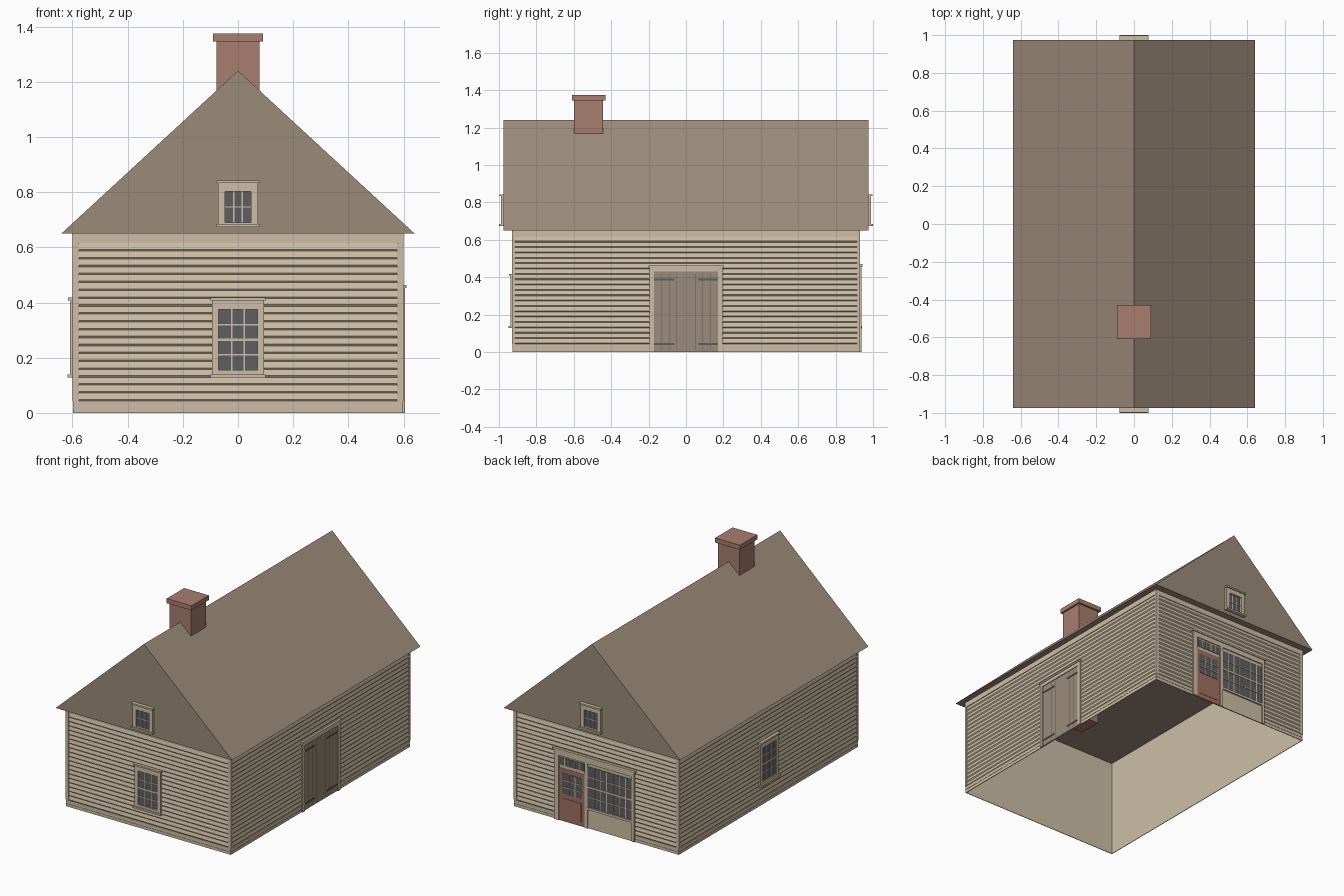
import bpy, bmesh, math
from mathutils import Matrix, Vector

cube = bpy.data.objects.get("Cube")
if cube:
    bpy.data.objects.remove(cube, do_unlink=True)


def linear(c):
    c /= 255
    return c / 12.92 if c < 0.04045 else ((c + 0.055) / 1.055) ** 2.4


def material(name, r, g, b):
    m = bpy.data.materials.new(name)
    m.use_nodes = True
    col = (linear(r), linear(g), linear(b), 1)
    m.diffuse_color = col
    m.node_tree.nodes["Principled BSDF"].inputs["Base Color"].default_value = col
    return m


SIDING = material("tan siding", 205, 191, 166)
GABLE = material("gable brown", 154, 140, 121)
ROOF = material("roof brown", 159, 142, 125)
BRICK = material("brick red", 167, 125, 110)
DOOR = material("door red", 160, 111, 97)
BARN = material("weathered wood", 155, 140, 124)
IRON = material("dark iron", 98, 93, 90)
GLASS = material("dark glass", 94, 95, 98)

# Walls: rotation angle, half width, outer distance from the centre
FRONT = (0, 0.60, 0.93)
LEFT = (90, 0.93, 0.60)
BACK = (180, 0.60, 0.93)
RIGHT = (270, 0.93, 0.60)
WALLS = {"front": FRONT, "left": LEFT, "back": BACK, "right": RIGHT}
parts = {}


def part(name, mat):
    if name not in parts:
        parts[name] = (bmesh.new(), [mat])
    return parts[name][0]


def turn(wall):
    return Matrix.Rotation(math.radians(wall[0]), 4, "Z")


def box(name, mat, wall, u0, u1, z0, z1, d0, d1, gable=0):
    """Box on a wall: u along it, z up, d outwards from its outer plane."""
    d = wall[2] + gable
    centre = Vector(((u0 + u1) / 2, -d - (d0 + d1) / 2, (z0 + z1) / 2))
    size = (u1 - u0, d1 - d0, z1 - z0, 1)
    m = turn(wall) @ Matrix.Translation(centre) @ Matrix.Diagonal(size)
    bmesh.ops.create_cube(part(name, mat), size=1, matrix=m)


def panes(name, wall, u0, u1, z0, z1, cols, rows, d=0.0, gable=0, bar=0.005):
    """Dark glass with a grid of glazing bars."""
    box(name + "_glass", GLASS, wall, u0, u1, z0, z1, d - 0.005, d + 0.001, gable)
    for i in range(1, cols):
        u = u0 + (u1 - u0) * i / cols
        box(name + "_bars", SIDING, wall, u - bar / 2, u + bar / 2, z0, z1, d, d + 0.003, gable)
    for i in range(1, rows):
        z = z0 + (z1 - z0) * i / rows
        h = bar if 2 * i == rows and rows == 4 else bar / 2
        box(name + "_bars", SIDING, wall, u0, u1, z - h, z + h, d, d + 0.004, gable)


def frame(name, wall, u0, u1, z0, z1, g0, g1, h0, h1, d, gable=0):
    """Four boards around the opening g0..g1, h0..h1."""
    for a, b, c, e in ((u0, g0, z0, z1), (g1, u1, z0, z1), (g0, g1, z0, h0), (g0, g1, h1, z1)):
        if e > c:
            box(name, SIDING, wall, a, b, c, e, -0.005, d, gable)


def window(name, wall, w, z0, z1, gw, h0, h1, rows, gable=0, d=0.008):
    frame(name + "_frame", wall, -w, w, z0, z1, -gw, gw, h0, h1, d, gable)
    panes(name, wall, -gw, gw, h0, h1, 3, rows, gable=gable)
    box(name + "_header", SIDING, wall, -w - 0.005, w + 0.005, z1 - 0.004, z1 + 0.006, -0.004, d + 0.008, gable)
    box(name + "_sill", SIDING, wall, -w - 0.005, w + 0.005, z0 - 0.006, z0 + 0.005, -0.004, d + 0.01, gable)


# Wall shell, open below
shell = part("wall_shell", SIDING)
bmesh.ops.create_cube(shell, size=1, matrix=Matrix.Translation((0, 0, 0.326)) @ Matrix.Diagonal((1.186, 1.846, 0.652, 1)))
bmesh.ops.delete(shell, geom=[f for f in shell.faces if abs(f.normal.z) > 0.5], context="FACES")

# Clapboards, corner boards, base boards and frieze on every wall
BOARDS, LOW, HIGH = 20, 0.043, 0.615
step = (HIGH - LOW) / BOARDS
for side, wall in WALLS.items():
    half, dist = wall[1], wall[2]
    corner = 0.023 if half < 0.9 else 0.015
    bm = part(side + "_clapboards", SIDING)
    profile = []
    for i in range(BOARDS):
        z = LOW + i * step
        profile += [(0.006, z), (0.001, z + 0.006)]
    profile.append((0.006, HIGH))
    rows = []
    for depth, z in profile:
        rows.append([bm.verts.new(turn(wall) @ Vector((u, -dist + depth, z)))
                     for u in (-half + corner, half - corner)])
    for a, b in zip(rows, rows[1:]):
        bm.faces.new((a[0], a[1], b[1], b[0]))
    for s in (-1, 1):
        u0, u1 = sorted((s * half, s * (half - corner)))
        box("corner_boards", SIDING, wall, u0, u1, 0.043, 0.65, -0.006, 0)
    edge = half - 0.003
    box("base_boards", SIDING, wall, -edge, edge, 0, 0.018, -0.006, -0.002)
    box("base_boards", SIDING, wall, -edge, edge, 0.022, 0.043, -0.006, -0.002)
    box("base_boards", SIDING, wall, -edge, edge, 0.016, 0.024, -0.006, -0.004)
    box("frieze_boards", SIDING, wall, -half + corner, half - corner, HIGH, 0.65, -0.006, -0.001)

# Roof prism, with the gable ends in their own colour
bm = part("roof", ROOF)
parts["roof"][1].append(GABLE)
tri = bm.faces.new([bm.verts.new(p) for p in ((-0.64, -0.975, 0.65), (0.64, -0.975, 0.65), (0, -0.975, 1.24))])
ext = bmesh.ops.extrude_face_region(bm, geom=[tri], use_keep_orig=True)
bmesh.ops.translate(bm, vec=(0, 1.95, 0), verts=[v for v in ext["geom"] if isinstance(v, bmesh.types.BMVert)])
bmesh.ops.recalc_face_normals(bm, faces=bm.faces)
for f in bm.faces:
    f.material_index = int(abs(f.normal.y) > 0.9)

# Chimney and cap
for name, w, z0, z1 in (("chimney", 0.155, 0.54, 1.345), ("chimney_cap", 0.18, 1.345, 1.375)):
    m = Matrix.Translation((0, -0.52, (z0 + z1) / 2)) @ Matrix.Diagonal((w, w, z1 - z0, 1))
    bmesh.ops.create_cube(part(name, BRICK), size=1, matrix=m)

# Windows
window("front_window", FRONT, 0.095, 0.135, 0.412, 0.07, 0.155, 0.375, 4)
window("right_window", RIGHT, 0.095, 0.135, 0.412, 0.07, 0.155, 0.375, 4)
for side, wall in (("front", FRONT), ("back", BACK)):
    window(side + "_gable_window", wall, 0.073, 0.68, 0.837, 0.048, 0.69, 0.802, 2, gable=0.045, d=0.015)

# Plank double door on the left wall
frame("barn_door_frame", LEFT, -0.195, 0.195, 0, 0.455, -0.172, 0.172, 0, 0.43, 0.006)
box("barn_door_header", SIDING, LEFT, -0.2, 0.2, 0.453, 0.463, -0.004, 0.01)
for s in (-1, 1):
    u0, u1 = sorted((s * 0.001, s * 0.172))
    box("barn_door_leaves", BARN, LEFT, u0, u1, 0.002, 0.43, -0.005, 0.001)
    for u in (0.05, 0.09, 0.13):
        box("barn_door_grooves", IRON, LEFT, s * u - 0.0015, s * u + 0.0015, 0.01, 0.42, 0, 0.0015)
    u0, u1 = sorted((s * 0.065, s * 0.172))
    for z in (0.043, 0.387):
        box("barn_door_hinges", IRON, LEFT, u0, u1, z - 0.005, z + 0.005, 0, 0.004)

# Shop front on the back wall: boards, cornice, door, transom and display window
box("shop_board", SIDING, BACK, -0.3, 0.28, 0, 0.45, -0.005, 0)
for u0, u1 in ((-0.3, -0.267), (-0.08, -0.06), (0.262, 0.28)):
    box("shop_posts", SIDING, BACK, u0, u1, 0, 0.43, -0.004, 0.007)
box("shop_fascia", SIDING, BACK, -0.3, 0.28, 0.425, 0.46, -0.004, 0.007)
box("shop_cornice", SIDING, BACK, -0.31, 0.29, 0.458, 0.47, -0.004, 0.013)
box("shop_sill", SIDING, BACK, -0.06, 0.265, 0.125, 0.14, -0.004, 0.01)
panes("shop_window", BACK, -0.06, 0.262, 0.14, 0.405, 7, 4, d=0.002)
box("shop_door", DOOR, BACK, -0.267, -0.08, 0, 0.345, -0.004, 0.002)
box("shop_door_panel", DOOR, BACK, -0.24, -0.107, 0.03, 0.15, 0, 0.004)
panes("shop_door_window", BACK, -0.247, -0.1, 0.18, 0.315, 3, 3, d=0.003)
panes("transom", BACK, -0.262, -0.085, 0.365, 0.415, 5, 1, d=0.002)

# Turn the collected parts into objects
for name, (bm, mats) in parts.items():
    mesh = bpy.data.meshes.new(name)
    bm.to_mesh(mesh)
    bm.free()
    for m in mats:
        mesh.materials.append(m)
    bpy.context.scene.collection.objects.link(bpy.data.objects.new(name, mesh))
